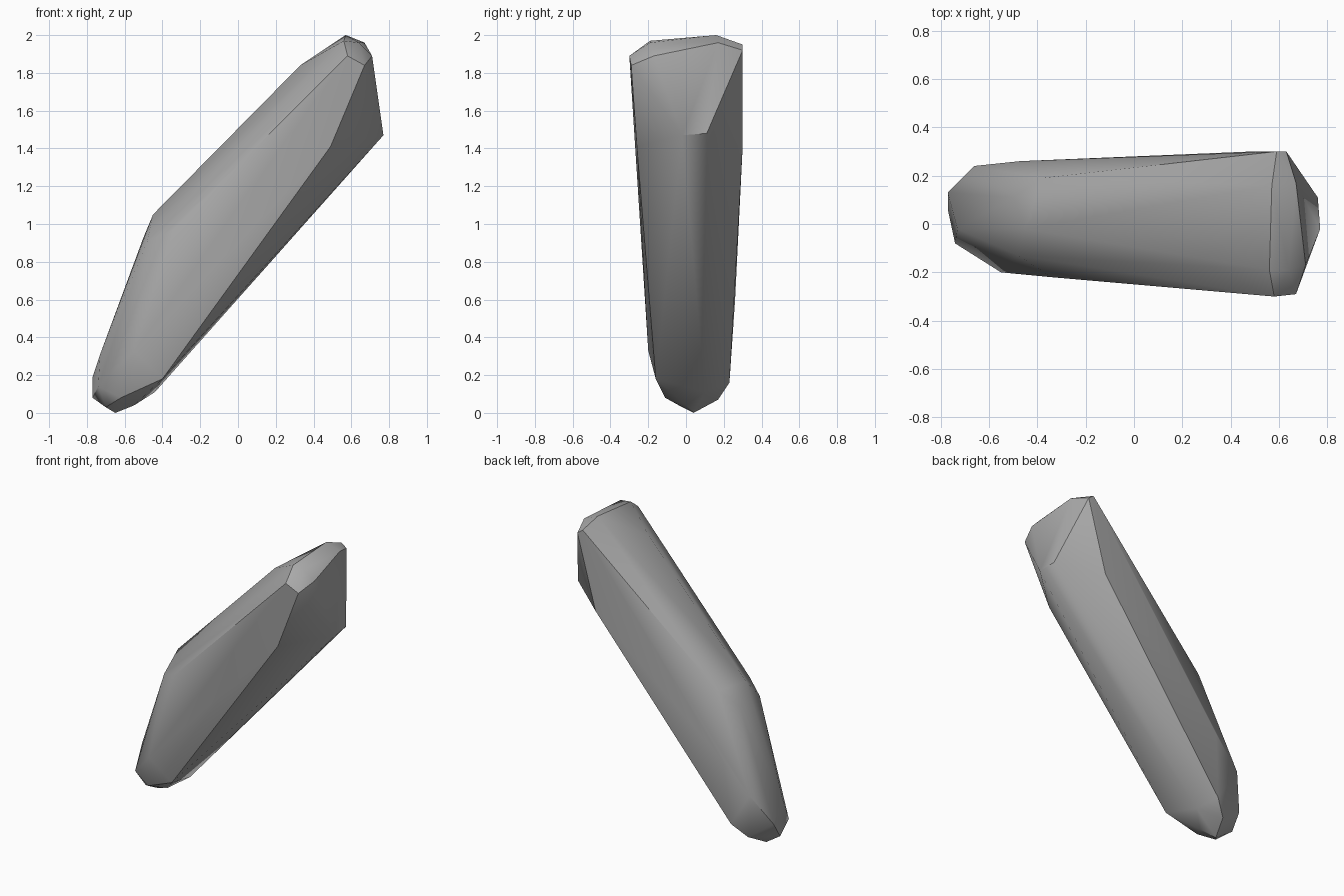
import bpy
import bmesh
import math

# Remove the default cube only
default_cube = bpy.data.objects.get("Cube")
if default_cube:
    bpy.data.objects.remove(default_cube, do_unlink=True)


def make_material(name, colour):
    """Plain flat colour for viewport and render."""
    material = bpy.data.materials.new(name)
    material.use_nodes = True
    material.diffuse_color = colour
    shader = material.node_tree.nodes["Principled BSDF"]
    shader.inputs["Base Color"].default_value = colour
    return material


def chiselled_stone(name, corner_groups, material, sharp_angle):
    """Wrap a convex skin around the corner points, given in hundredths."""
    bm = bmesh.new()
    for group in corner_groups:
        for corner in group:
            bm.verts.new([value / 100 for value in corner])
    result = bmesh.ops.convex_hull(bm, input=bm.verts)
    unused = {item for key in ("geom_interior", "geom_unused")
              for item in result[key] if isinstance(item, bmesh.types.BMVert)}
    bmesh.ops.delete(bm, geom=list(unused), context="VERTS")
    # Merge the nearly level triangles into broad facets
    bmesh.ops.dissolve_limit(bm, angle_limit=math.radians(2),
                             verts=bm.verts, edges=bm.edges)
    bmesh.ops.recalc_face_normals(bm, faces=bm.faces)

    mesh = bpy.data.meshes.new(name)
    bm.to_mesh(mesh)
    bm.free()
    mesh.materials.append(material)
    stone = bpy.data.objects.new(name, mesh)
    bpy.context.collection.objects.link(stone)

    bpy.ops.object.select_all(action="DESELECT")
    stone.select_set(True)
    bpy.context.view_layer.objects.active = stone
    bpy.ops.object.shade_smooth_by_angle(angle=math.radians(sharp_angle))
    return stone


# Blunt crown at the upper end
crown = [(58, -30, 189), (67, -29, 184), (56, -19, 197), (64, -19, 196),
         (71, -17, 189), (67, 17, 196), (57, 16, 200), (59, 30, 195),
         (63, 30, 192)]

# Slanted end face and the shoulders behind it
shoulders = [(77, -2, 147), (76, 11, 148), (49, -26, 141), (49, 30, 141),
             (33, -6, 184)]

# Bend halfway along the upper side
bend = [(-45, -2, 105), (-34, -14, 106), (-34, -22, 97), (-48, -13, 91),
        (-38, 19, 104), (-50, 11, 93), (-47, 26, 60)]

# Tapered foot
foot = [(-55, -20, 33), (-40, -16, 18), (-44, 10, 11), (-51, 23, 16),
        (-66, 24, 40), (-73, -2, 31), (-74, -8, 14), (-77, 13, 19),
        (-77, 6, 8), (-62, -11, 8), (-60, 17, 7), (-55, 0, 4),
        (-70, -2, 3), (-65, 4, 0)]

stone_grey = make_material("stone grey", (0.4, 0.4, 0.4, 1))
chiselled_stone("stone_shard", [crown, shoulders, bend, foot], stone_grey, 35)
